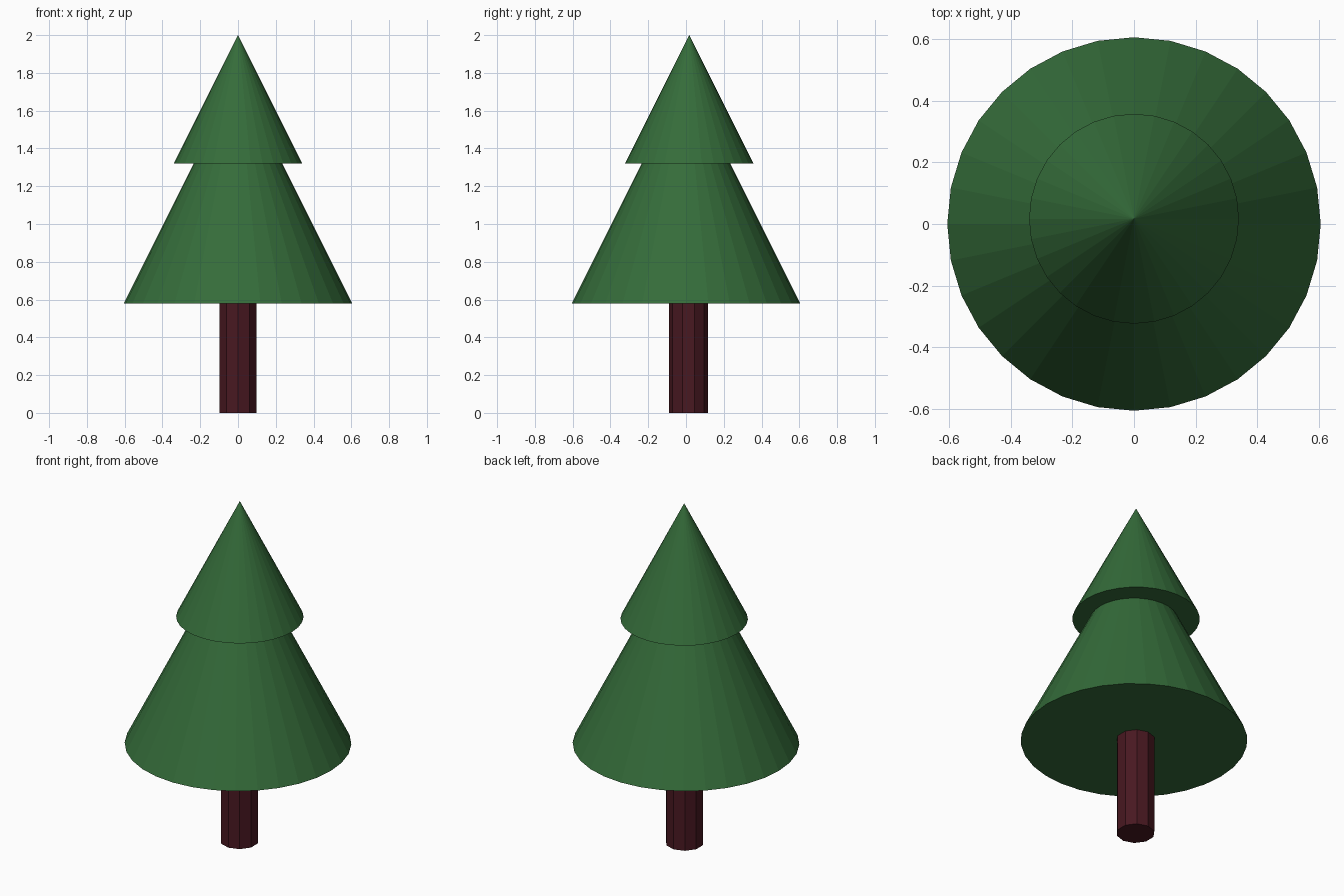
import bpy

if "Cube" in bpy.data.objects:
    bpy.data.objects.remove(bpy.data.objects["Cube"])


def material(name, color):
    mat = bpy.data.materials.new(name)
    mat.diffuse_color = color
    mat.use_nodes = True
    mat.node_tree.nodes["Principled BSDF"].inputs["Base Color"].default_value = mat.diffuse_color
    return mat


def tapered(name, sides, r_bottom, r_top, z0, z1, y, mat):
    bpy.ops.mesh.primitive_cone_add(vertices=sides, radius1=r_bottom, radius2=r_top,
                                    depth=z1 - z0, location=(0, y, (z0 + z1) / 2))
    obj = bpy.context.object
    obj.name = name
    obj.data.materials.append(mat)
    return obj


green = material("foliage_green", (0.035, 0.15, 0.042, 1))
brown = material("bark_brown", (0.065, 0.009, 0.015, 1))

# Ten-sided trunk, running slightly into the foliage
tapered("trunk", 10, 0.103, 0.103, 0.0, 0.62, 0.013, brown)

# Two stacked foliage cones; the lower tip is hidden inside the upper cone
tapered("lower_foliage", 32, 0.605, 0.0, 0.58, 1.79, 0.0, green)
tapered("upper_foliage", 32, 0.34, 0.0, 1.32, 2.0, 0.017, green)
